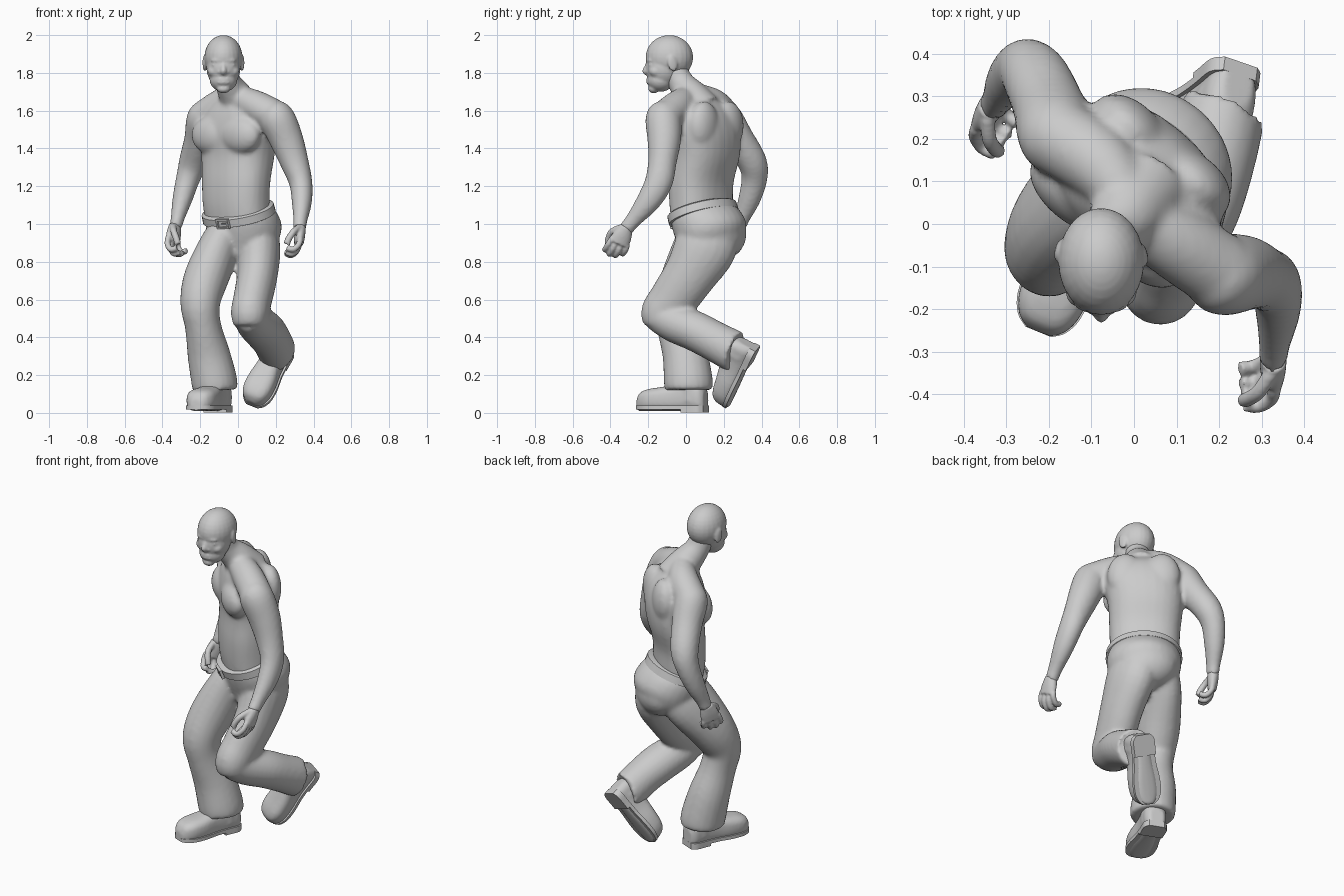
import bpy, bmesh, math
from mathutils import Vector, Matrix, Euler

cube = bpy.data.objects.get("Cube")
if cube:
    bpy.data.objects.remove(cube)

grey = bpy.data.materials.new("plain grey")
grey.use_nodes = True
colour = (0.6, 0.6, 0.6, 1)
grey.diffuse_color = colour
grey.node_tree.nodes["Principled BSDF"].inputs["Base Color"].default_value = colour

YAW = Matrix.Rotation(math.radians(-40), 3, 'Z')   # twist of the trunk
SIDE, BACK = YAW @ Vector((1, 0, 0)), YAW @ Vector((0, 1, 0))


def finish(bm, name, voxel=0, smooth=0):
    bmesh.ops.recalc_face_normals(bm, faces=bm.faces)
    mesh = bpy.data.meshes.new(name)
    bm.to_mesh(mesh)
    bm.free()
    mesh.materials.append(grey)
    ob = bpy.data.objects.new(name, mesh)
    bpy.context.collection.objects.link(ob)
    if voxel:
        rm = ob.modifiers.new("blend", 'REMESH')
        rm.mode, rm.voxel_size, rm.use_smooth_shade = 'VOXEL', voxel, True
        sm = ob.modifiers.new("soften", 'SMOOTH')
        sm.factor, sm.iterations = 0.5, smooth
    else:
        bpy.ops.object.select_all(action='DESELECT')
        bpy.context.view_layer.objects.active = ob
        ob.select_set(True)
        bpy.ops.object.shade_smooth_by_angle(angle=math.radians(40))


def skin(bm, rings):
    rows = [[bm.verts.new(p) for p in r] for r in rings]
    n = len(rows[0])
    for a, b in zip(rows, rows[1:]):
        for i in range(n):
            bm.faces.new((a[i], a[(i + 1) % n], b[(i + 1) % n], b[i]))
    bm.faces.new(rows[0][::-1])
    bm.faces.new(rows[-1])


def ellipse(c, u, v, a, b, n=20, power=1.0):
    out = []
    for i in range(n):
        t = math.tau * i / n
        s, k = (math.copysign(abs(w) ** power, w) for w in (math.sin(t), math.cos(t)))
        out.append(Vector(c) + u * a * k + v * b * s)
    return out


def spline(rows, steps=4):
    rows = [Vector(r) for r in rows]
    ext = [2 * rows[0] - rows[1]] + rows + [2 * rows[-1] - rows[-2]]
    out = []
    for p, q, r, s in zip(ext, ext[1:], ext[2:], ext[3:]):
        for k in range(steps):
            t = k / steps
            out.append(0.5 * (2 * q + (r - p) * t + (2 * p - 5 * q + 4 * r - s) * t * t
                              + (3 * q - p - 3 * r + s) * t ** 3))
    return out + [rows[-1]]


def tube(bm, stations, side=(1, 0, 0)):
    # stations: x, y, z, radius across, radius along
    pts = spline([s if len(s) == 5 else (*s, s[3]) for s in stations])
    rings = []
    for i, p in enumerate(pts):
        t = Vector(pts[min(i + 1, len(pts) - 1)][:3]) - Vector(pts[max(i - 1, 0)][:3])
        t.normalize()
        u = Vector(side)
        u = (u - t * u.dot(t)).normalized()
        rings.append(ellipse(p[:3], u, t.cross(u), p[3], p[4]))
    skin(bm, rings)


def ball(bm, c, r, rot=Matrix.Identity(3)):
    m = Matrix.LocRotScale(Vector(c), rot.to_quaternion(), Vector(r))
    bmesh.ops.create_uvsphere(bm, u_segments=24, v_segments=16, radius=1, matrix=m)


# Bare trunk: rings x, y, z, half width, half depth
bm = bmesh.new()
trunk = spline([(0, .08, .98, .18, .12), (-.01, .08, 1.1, .19, .134), (-.01, .08, 1.22, .195, .138),
                (0, .1, 1.36, .205, .152), (.006, .092, 1.48, .215, .162), (.01, .08, 1.58, .205, .142),
                (0, .065, 1.65, .13, .1)])
skin(bm, [ellipse(p[:3], SIDE, BACK, p[3], p[4], 28, .85) for p in trunk])
for s in (-1, 1):
    ball(bm, Vector((.0, .085, 1.47)) - BACK * .1 + SIDE * s * .1, (.125, .068, .1), YAW)
    ball(bm, Vector((.01, .095, 1.52)) + BACK * .085 + SIDE * s * .1, (.1, .065, .13), YAW)
# Neck and sloping shoulders
tube(bm, [(.02, .08, 1.6, .11), (-.015, .025, 1.68, .09), (-.053, -.028, 1.75, .07), (-.07, -.06, 1.82, .068)])
tube(bm, [(-.03, .02, 1.685, .06), (.09, -.04, 1.625, .085), (.2, -.11, 1.565, .09)], (0, 0, 1))
tube(bm, [(-.01, .05, 1.69, .06), (-.08, .14, 1.635, .085), (-.17, .2, 1.57, .09)], (0, 0, 1))
# Arms
tube(bm, [(.17, -.11, 1.6, .07), (.205, -.12, 1.56, .095), (.255, -.115, 1.45, .09), (.298, -.125, 1.33, .076),
          (.332, -.145, 1.22, .062, .074), (.338, -.2, 1.12, .054, .064), (.33, -.28, 1.02, .038, .043),
          (.325, -.32, .97, .034, .04)])
tube(bm, [(-.15, .18, 1.6, .07), (-.178, .205, 1.56, .093), (-.2, .275, 1.45, .085), (-.235, .35, 1.33, .078),
          (-.265, .362, 1.24, .064, .069), (-.295, .335, 1.13, .053, .059), (-.32, .295, 1.03, .037, .043),
          (-.33, .28, .98, .034, .04)])
finish(bm, "bare_torso_and_arms", .012, 6)


# Hands: palm, four curled fingers and a thumb
def hand(name, wrist, d, palm):
    bm = bmesh.new()
    w, d = Vector(wrist), Vector(d).normalized()
    p = Vector(palm)
    p = (p - d * p.dot(d)).normalized()
    k = d.cross(p)
    if k.y > 0:
        k = -k

    def chain(points, r, side):
        tube(bm, [(*(w + d * a + p * b + k * c), r) for a, b, c in points], side)
    tube(bm, [(*w, .031, .036), (*(w + d * .05), .03, .051), (*(w + d * .1), .024, .056)], p)
    for i, size in enumerate((.82, .96, 1, .93)):
        c = (i - 1.5) * .029
        chain([(.085, 0, c), (.135 * size, .006, c * 1.1), (.17 * size, .035, c * 1.1),
               (.162 * size, .068, c)], .0155, k)
    chain([(.02, .01, .03), (.06, .04, .055), (.1, .062, .052), (.128, .07, .042)], .0175, d.cross(k))
    finish(bm, name, .006, 3)


hand("left_hand", (.328, -.315, .985), (-.05, -.42, -.9), (-1, -.15, 0))
hand("right_hand", (-.332, .283, .995), (-.15, -.3, -.92), (.8, -.6, 0))

# Head: cranium, jaw and features
bm = bmesh.new()
hx = -.077
ball(bm, (hx, -.088, 1.882), (.101, .126, .118))
ball(bm, (hx, -.118, 1.825), (.09, .096, .105))
ball(bm, (hx, -.135, 1.762), (.073, .072, .062))
ball(bm, (hx, -.186, 1.866), (.066, .026, .018))
ball(bm, (hx, -.172, 1.716), (.036, .028, .024))
tube(bm, [(hx, -.196, 1.865, .01), (hx, -.209, 1.83, .013), (hx, -.215, 1.81, .017), (hx, -.2, 1.797, .015)])
for z, r in ((1.766, .011), (1.75, .012)):
    ball(bm, (hx, -.196, z), (.034, .014, r))
for s in (-1, 1):
    ball(bm, (hx + s * .02, -.201, 1.806), (.013, .013, .011))
    ball(bm, (hx + s * .042, -.184, 1.842), (.022, .016, .011))
    ball(bm, (hx + s * .052, -.157, 1.808), (.032, .038, .03))
    ball(bm, (hx + s * .1, -.066 - s * .005, 1.85), (.009, .026, .044), Euler((.15, 0, s * .25)).to_matrix())
finish(bm, "head", .007, 3)

# Trousers: tilted hips, seat and both legs
TILT = YAW @ Matrix.Rotation(math.radians(20), 3, 'X')
waist = Vector((.002, .088, 1.06))
TU, TV, TN = TILT.col
bm = bmesh.new()
hips = [(0, 0, .197, .158), (.014, -.06, .206, .178), (.02, -.13, .2, .184), (0, -.2, .17, .16), (-.02, -.25, .1, .1)]
skin(bm, [ellipse(waist + TV * o + TN * h, TU, TV, a, b, 28) for o, h, a, b in spline(hips)])
ball(bm, (.06, .17, .945), (.175, .13, .14), YAW)
tube(bm, [(.09, .13, .96, .11, .15), (.107, .1, .87, .118, .165), (.102, .02, .73, .108, .14),
          (.077, -.07, .6, .103, .127), (.062, -.128, .53, .1, .112), (.065, -.13, .47, .09, .092)])
tube(bm, [(.06, -.15, .52, .09), (.095, -.06, .475, .105, .102), (.142, .05, .432, .112, .106),
          (.18, .15, .38, .105, .106), (.205, .25, .328, .102, .11), (.21, .264, .322, .094, .1)])
tube(bm, [(-.04, .14, .96, .11, .15), (-.098, .09, .87, .112, .16), (-.17, .0, .71, .118, .135),
          (-.2, -.058, .58, .106, .114), (-.185, -.045, .46, .096, .11), (-.155, -.005, .31, .113, .12),
          (-.126, .012, .17, .122, .13), (-.122, .014, .12, .118, .126)])
finish(bm, "trousers", .012, 6)

# Belt with buckle, following the tilted waist
bm = bmesh.new()
belt = [(-.028, .2, .16), (-.024, .211, .173), (.018, .209, .171), (.024, .2, .162)]
skin(bm, [ellipse(waist + TN * h, TU, TV, a, b, 40) for h, a, b in belt])
finish(bm, "belt")
bm = bmesh.new()
for x, z, sx, sz in ((0, .022, .08, .01), (0, -.022, .08, .01), (-.036, 0, .01, .05), (.036, 0, .01, .05), (.015, 0, .04, .008)):
    spot = waist - TV * .174 + TU * (x + .03) + TN * z
    bmesh.ops.create_cube(bm, size=1, matrix=Matrix.LocRotScale(spot, TILT.to_quaternion(), Vector((sx, .016, sz))))
finish(bm, "belt_buckle")


# Boots: rounded upper, ankle, sole plate and heel block
def boot(name, heel, toe_dir, sole_down):
    f, n = Vector(toe_dir).normalized(), -Vector(sole_down)
    n = (n - f * n.dot(f)).normalized()
    s = f.cross(n)
    h = Vector(heel)
    bm = bmesh.new()
    # distance from heel, half width, height of upper
    upper = spline([(.0, .04, .11), (.03, .062, .15), (.1, .063, .16), (.17, .066, .142), (.25, .078, .128),
                    (.32, .077, .118), (.365, .058, .1), (.387, .03, .065)])
    skin(bm, [ellipse(h + f * t + n * (z / 2 + .006), s, n, w, z / 2, 20, .7) for t, w, z in upper])
    tube(bm, [(*(h + f * .08 + n * z), .066, .074) for z in (.06, .12, .19)], s)
    finish(bm, name, .009, 4)
    bm = bmesh.new()
    for start, end, z0, z1 in ((0, .39, .015, .035), (.0, .12, 0, .025)):
        out = [(t, w) for t, w, _ in upper if start <= t <= end]
        line = [h + f * t + s * (w + .003) for t, w in out] + [h + f * t - s * (w + .003) for t, w in reversed(out)]
        skin(bm, [[p + n * z for p in line] for z in (z0, z1)])
    finish(bm, name + "_sole")


boot("right_boot", (-.078, .105, .003), (-.145, -.355, 0), (0, 0, -1))
boot("left_boot", (.252, .38, .34), (-.17, -.14, -.3), (.15, .9, -.4))
